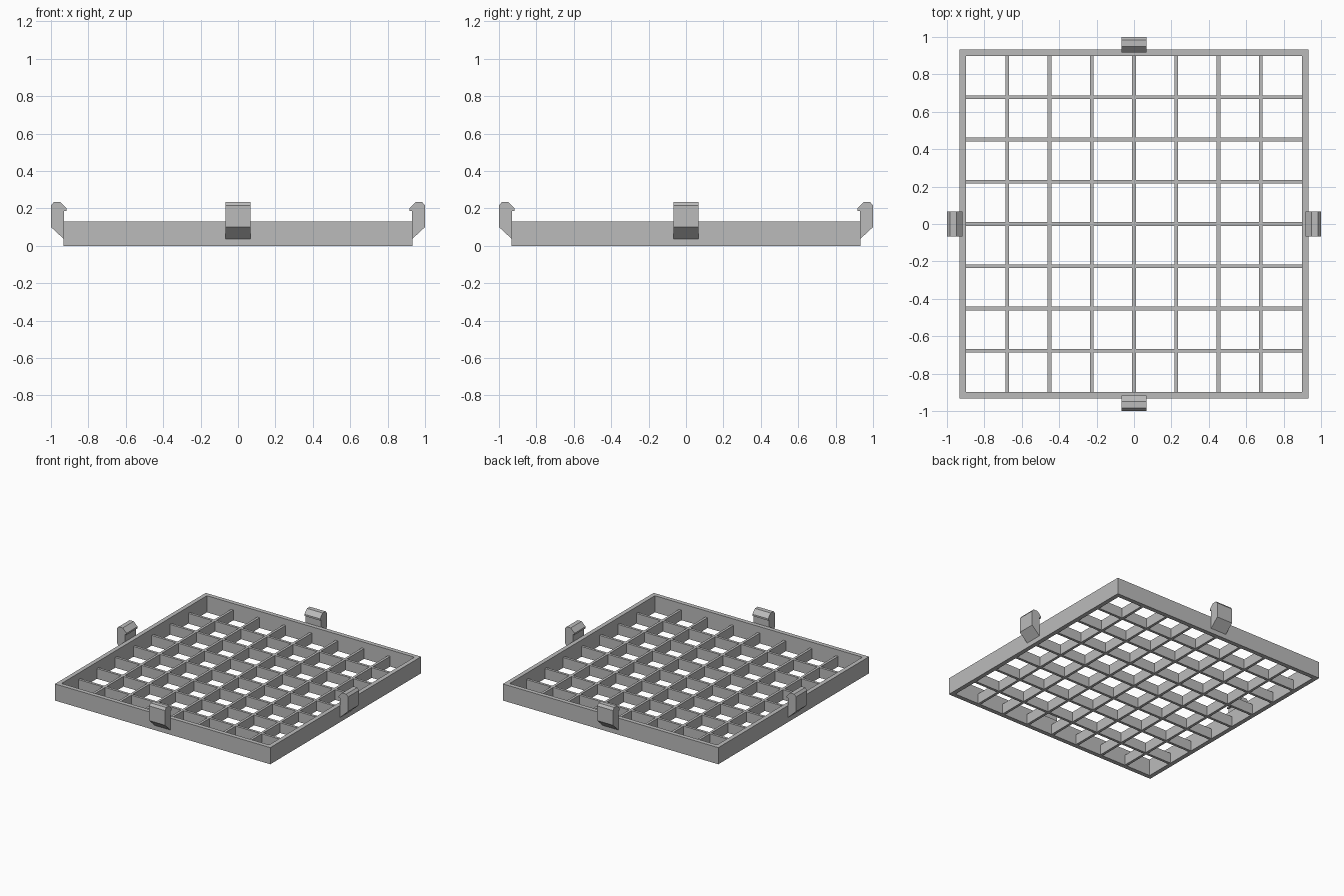
import bpy
import bmesh
from math import pi
from mathutils import Matrix

cube = bpy.data.objects.get("Cube")
if cube:
    bpy.data.objects.remove(cube, do_unlink=True)

OUTER, INNER = 0.932, 0.898      # half sizes of the rim
RIM_H, SLAT_H = 0.13, 0.08
PITCH, SLAT_W = 0.226, 0.02
CLIP_HALF = 0.068

grey = bpy.data.materials.new("plain_grey")
grey.use_nodes = True
grey.diffuse_color = (0.5, 0.5, 0.5, 1)
grey.node_tree.nodes["Principled BSDF"].inputs["Base Color"].default_value = (0.5, 0.5, 0.5, 1)


def finish(name, bm):
    bmesh.ops.recalc_face_normals(bm, faces=bm.faces)
    mesh = bpy.data.meshes.new(name)
    bm.to_mesh(mesh)
    bm.free()
    mesh.materials.append(grey)
    obj = bpy.data.objects.new(name, mesh)
    bpy.context.collection.objects.link(obj)
    return obj


def extrude(bm, faces, vec):
    new = bmesh.ops.extrude_face_region(bm, geom=faces)["geom"]
    bmesh.ops.translate(bm, vec=vec, verts=[v for v in new if isinstance(v, bmesh.types.BMVert)])


# Square rim: a flat ring raised to full height
bm = bmesh.new()
corners = [(-1, -1), (1, -1), (1, 1), (-1, 1)]
out = [bm.verts.new((x * OUTER, y * OUTER, 0)) for x, y in corners]
inn = [bm.verts.new((x * INNER, y * INNER, 0)) for x, y in corners]
ring = [bm.faces.new((out[i - 1], out[i], inn[i], inn[i - 1])) for i in range(4)]
extrude(bm, ring, (0, 0, RIM_H))
finish("rim", bm)

# Lattice: a flat grid of bars, lower than the rim, as one clean mesh
bm = bmesh.new()
cuts = [-INNER]
for i in range(-3, 4):
    cuts += [i * PITCH - SLAT_W / 2, i * PITCH + SLAT_W / 2]
cuts.append(INNER)
grid = [[bm.verts.new((x, y, 0)) for y in cuts] for x in cuts]
bars = []
for i in range(len(cuts) - 1):
    for j in range(len(cuts) - 1):
        if i % 2 or j % 2:       # even-even squares are the openings
            bars.append(bm.faces.new((grid[i][j], grid[i + 1][j],
                                      grid[i + 1][j + 1], grid[i][j + 1])))
extrude(bm, bars, (0, 0, SLAT_H))
loose = [v for v in bm.verts if not v.link_faces]
bmesh.ops.delete(bm, geom=loose, context='VERTS')
finish("lattice", bm)

# Snap clips: a hooked profile (distance outward, height) on each side
profile = [(0.93, 0.035), (1.0, 0.10), (1.0, 0.215), (0.985, 0.233), (0.95, 0.233),
           (0.917, 0.20), (0.917, 0.187), (0.93, 0.187)]
for k, side in enumerate(("left", "back", "right", "front")):
    bm = bmesh.new()
    face = bm.faces.new([bm.verts.new((r, -CLIP_HALF, z)) for r, z in profile])
    extrude(bm, [face], (0, 2 * CLIP_HALF, 0))
    bmesh.ops.rotate(bm, verts=bm.verts, matrix=Matrix.Rotation(k * pi / 2, 3, 'Z'))
    finish(side + "_clip", bm)
